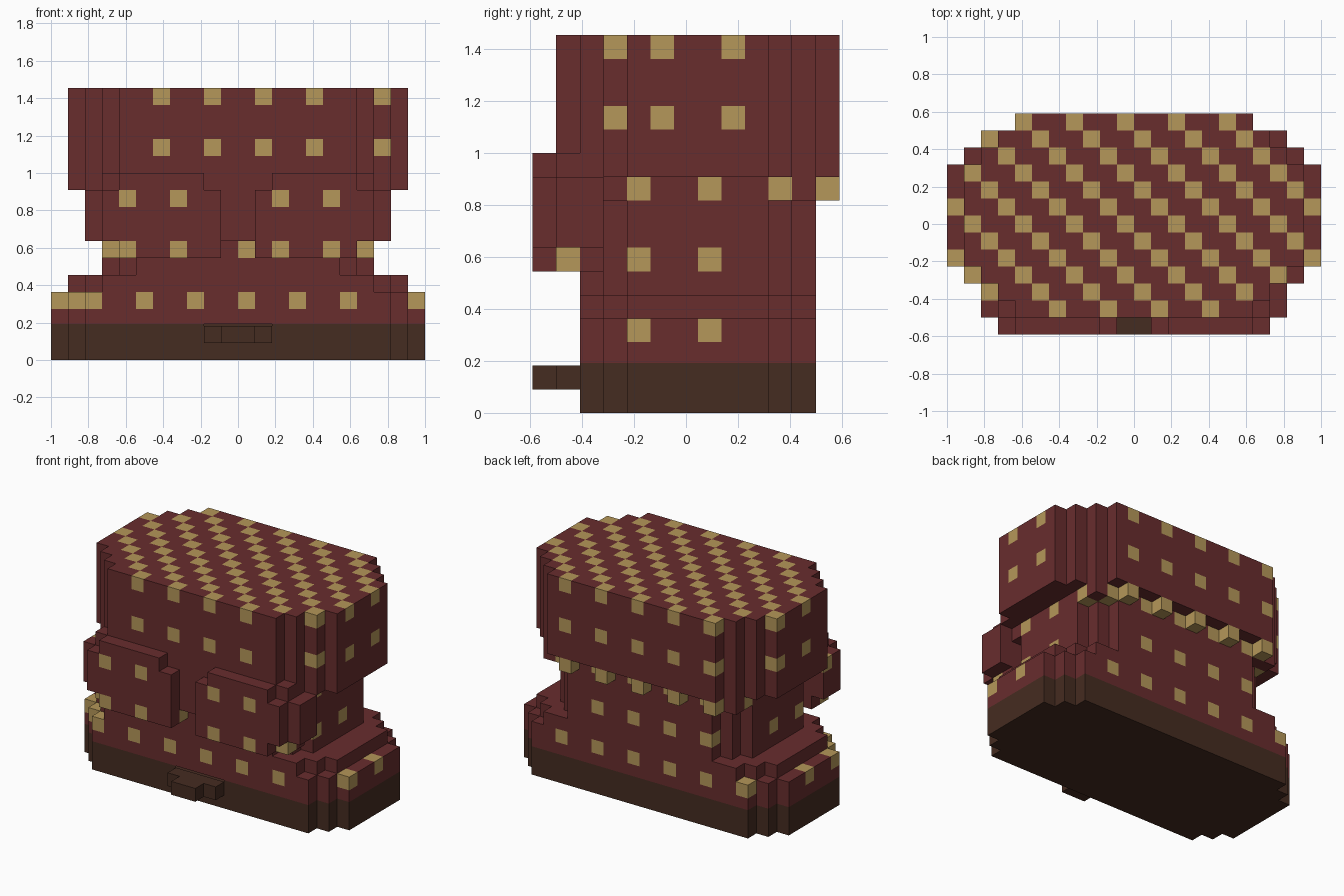
import bpy
import bmesh
from mathutils import Vector

if "Cube" in bpy.data.objects:
    bpy.data.objects.remove(bpy.data.objects["Cube"], do_unlink=True)

U = 2 / 22            # edge of one block
NX, NY = 22, 13       # blocks across and deep
SOLE_TOP = 0.193      # height where the sole meets the red body


def material(name, rgb):
    mat = bpy.data.materials.new(name)
    mat.use_nodes = True
    mat.diffuse_color = (*rgb, 1)
    mat.node_tree.nodes["Principled BSDF"].inputs["Base Color"].default_value = (*rgb, 1)
    return mat


MATERIALS = [material("dark red", (0.138, 0.026, 0.027)),
             material("gold", (0.462, 0.309, 0.100)),
             material("dark brown", (0.060, 0.025, 0.015))]


def box(first, half_end, rows, levels):
    """Blocks first..half_end and their mirror image across x."""
    return {(x, j, k) for i in range(first, half_end + 1) for x in (i, NX - 1 - i)
            for j in rows for k in levels}


def rounded(side, front, back, corner, levels):
    """Slab with stepped corners, reaching column `side` at its widest."""
    cells = set()
    for j in range(front, back + 1):
        inset = max(0, corner - min(j - front, back - j))
        cells |= box(side + inset, 10, [j], levels)
    return cells


parts = {}

# Sole and foot of the body, then the narrower ledge above it
parts["base"] = rounded(0, 2, 11, 2, range(0, 4))
parts["base_ledge"] = rounded(1, 2, 11, 2, [4])

# Narrow waist with a square collar
parts["waist"] = rounded(3, 2, 11, 2, range(5, 9))
parts["collar"] = box(3, 10, range(3, 12), [9])

# Wide upper block
parts["upper_block"] = rounded(1, 1, 12, 3, range(10, 16))

# Backing that wraps round the front
parts["front_band"] = (box(2, 10, [1, 2], range(7, 10))
                       | box(3, 9, [1, 2], [6]) | box(3, 8, [1], [10]))

# Pair of raised front pads
parts["front_pads"] = (box(3, 9, [0], range(7, 10))
                       | box(4, 9, [0], [6]) | box(4, 8, [0], [10]))

# Latch on the front of the sole
parts["front_latch"] = box(9, 10, [1], [1]) | box(10, 10, [0], [1])

# Studs hanging under the back of the upper block
parts["hanging_studs"] = {(i, 12, 9) for i in range(4, 18, 3)}

ALL = set().union(*parts.values())


def is_stud(cell):
    i, j, k = cell
    return k > 0 and k % 3 == 0 and (i + j) % 3 == 1


def corner_point(i, j, k, latch):
    z = SOLE_TOP if k == 2 and not latch else k * U
    return Vector(((i - NX / 2) * U, (j - NY / 2) * U, z))


def build(name, cells):
    """Skin the outside of a set of blocks."""
    bm = bmesh.new()
    verts = {}
    latch = name == "front_latch"

    def vert(p):
        if p not in verts:
            verts[p] = bm.verts.new(corner_point(*p, latch))
        return verts[p]

    for cell in sorted(cells):
        for axis in range(3):
            for side in (0, 1):
                other = list(cell)
                other[axis] += 2 * side - 1
                if tuple(other) in ALL:
                    continue
                loop = []
                for a, b in ((0, 0), (1, 0), (1, 1), (0, 1)):
                    p = list(cell)
                    p[axis] += side
                    p[(axis + 1) % 3] += a
                    p[(axis + 2) % 3] += b
                    loop.append(vert(tuple(p)))
                if side == 0:
                    loop.reverse()
                face = bm.faces.new(loop)
                face.material_index = 2 if cell[2] < 2 else int(is_stud(cell))
    mesh = bpy.data.meshes.new(name)
    bm.to_mesh(mesh)
    bm.free()
    for mat in MATERIALS:
        mesh.materials.append(mat)
    obj = bpy.data.objects.new(name, mesh)
    bpy.context.scene.collection.objects.link(obj)


for part_name, part_cells in parts.items():
    build(part_name, part_cells)
